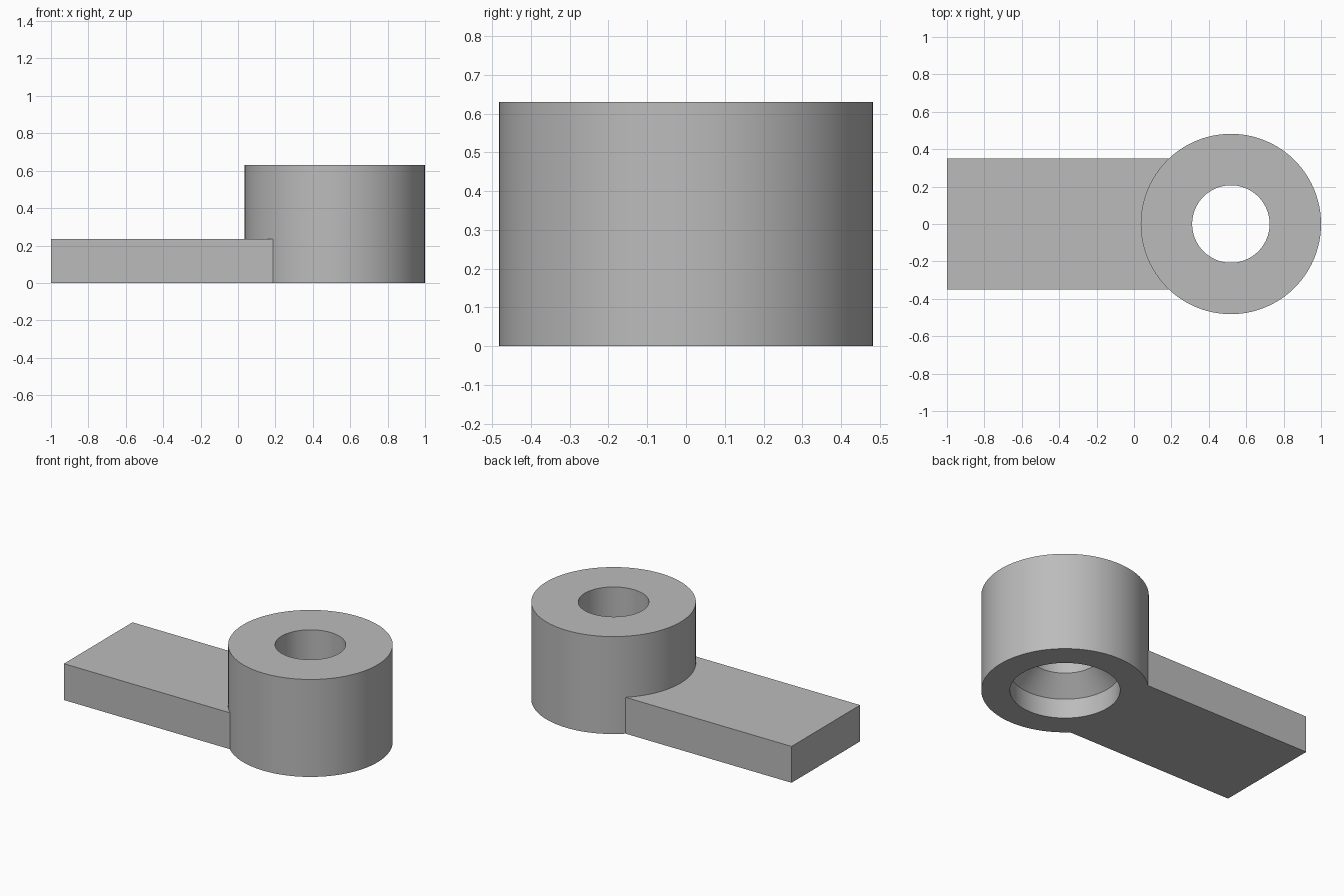
import bpy
import bmesh
from math import tau
from mathutils import Matrix, Vector

default = bpy.data.objects.get("Cube")
if default:
    bpy.data.objects.remove(default, do_unlink=True)

CENTRE = Vector((0.518, 0, 0))
RADIUS, HEIGHT = 0.482, 0.63
HOLE, BORE = 0.207, 0.317
ARM_WIDTH, ARM_HEIGHT = 0.7, 0.235
SEGMENTS = 96

grey = bpy.data.materials.new("plain grey")
grey.use_nodes = True
grey.diffuse_color = (0.5, 0.5, 0.5, 1)
grey.node_tree.nodes["Principled BSDF"].inputs["Base Color"].default_value = grey.diffuse_color


def make_object(name, bm):
    bmesh.ops.recalc_face_normals(bm, faces=bm.faces)
    mesh = bpy.data.meshes.new(name)
    bm.to_mesh(mesh)
    bm.free()
    mesh.materials.append(grey)
    obj = bpy.data.objects.new(name, mesh)
    bpy.context.collection.objects.link(obj)
    return obj


# Thick ring: through hole with a countersunk wider bore underneath
profile = [(RADIUS, 0), (RADIUS, HEIGHT), (HOLE, HEIGHT),
           (HOLE, 0.235), (BORE, 0.125), (BORE, 0)]
bm = bmesh.new()
verts = [bm.verts.new(CENTRE + Vector((r, 0, z))) for r, z in profile]
edges = [bm.edges.new((a, b)) for a, b in zip(verts, verts[1:] + verts[:1])]
bmesh.ops.spin(bm, geom=verts + edges, cent=CENTRE, axis=(0, 0, 1),
               angle=tau, steps=SEGMENTS, use_merge=True)
bmesh.ops.remove_doubles(bm, verts=bm.verts, dist=0.0001)
ring = make_object("ring_with_arm", bm)

# Flat arm, ending inside the ring wall
arm_end = 0.195
bm = bmesh.new()
bmesh.ops.create_cube(bm, size=1, matrix=Matrix.Translation(((arm_end - 1) / 2, 0, ARM_HEIGHT / 2))
                      @ Matrix.Diagonal((arm_end + 1, ARM_WIDTH, ARM_HEIGHT, 1)))
arm = make_object("arm", bm)

# Join both into one solid
bpy.context.view_layer.objects.active = ring
ring.select_set(True)
union = ring.modifiers.new("join arm", "BOOLEAN")
union.operation = "UNION"
union.solver = "EXACT"
union.object = arm
bpy.ops.object.modifier_apply(modifier=union.name)
bpy.data.objects.remove(arm, do_unlink=True)
bpy.ops.object.shade_smooth_by_angle()
